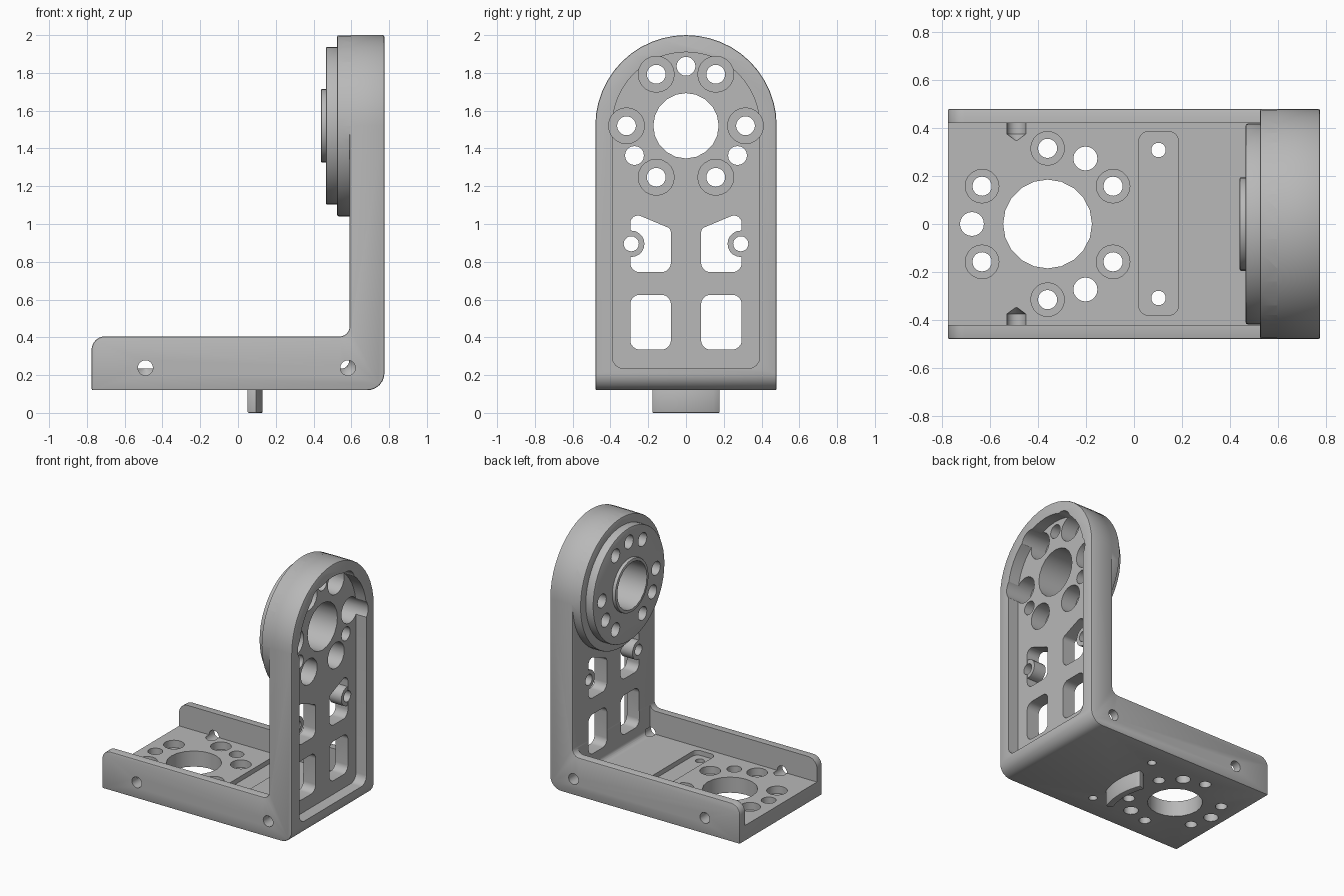
import bpy, bmesh, math
from mathutils import Vector

if "Cube" in bpy.data.objects:
    bpy.data.objects.remove(bpy.data.objects["Cube"], do_unlink=True)

grey = bpy.data.materials.new("machined grey")
grey.use_nodes = True
COLOUR = (0.48, 0.48, 0.48, 1)
grey.diffuse_color = COLOUR
grey.node_tree.nodes["Principled BSDF"].inputs["Base Color"].default_value = COLOUR

HUB_Z = 1.52      # height of the hub axis
BORE_X = -0.36    # x of the base bore axis
BOLT_R = 0.315    # bolt circle radius


def rounded(corners, steps=6):
    """Polygon from (u, v, radius) corners, each filleted by its radius."""
    pts, n = [], len(corners)
    for i, (u, v, r) in enumerate(corners):
        p = Vector((u, v))
        if r == 0:
            pts.append(p)
            continue
        d1 = (Vector(corners[i - 1][:2]) - p).normalized()
        d2 = (Vector(corners[(i + 1) % n][:2]) - p).normalized()
        half = d1.angle(d2) / 2
        c = p + (d1 + d2).normalized() * (r / math.sin(half))
        a, b = (p + d * (r / math.tan(half)) - c for d in (d1, d2))
        pts += [c + a.lerp(b, k / steps).normalized() * r for k in range(steps + 1)]
    return pts


def box(u0, u1, v0, v1, r=0):
    return rounded([(u0, v0, r), (u1, v0, r), (u1, v1, r), (u0, v1, r)])


def arc(u, v, r, start, end, steps):
    angles = [math.radians(start + (end - start) * k / steps) for k in range(steps + 1)]
    return [Vector((u + r * math.cos(a), v + r * math.sin(a))) for a in angles]


def circle(u, v, r, sides=20):
    return arc(u, v, r, 0, 360, sides)[:-1]


def arch(r, bottom, corner=0):
    top = [(p.x, p.y, 0) for p in arc(0, HUB_Z, r, 0, 180, 24)]
    return rounded([(-r, bottom, corner), (r, bottom, corner)] + top)


def prism(name, pts, axis, lo, hi, tip=None):
    """Extrude a profile along an axis, optionally ending in a point."""
    def place(u, v, w):
        return Vector({"X": (w, u, v), "Y": (u, w, v), "Z": (u, v, w)}[axis])
    bm = bmesh.new()
    near = [bm.verts.new(place(p.x, p.y, lo)) for p in pts]
    far = [bm.verts.new(place(p.x, p.y, hi)) for p in pts]
    bm.faces.new(near)
    for i in range(len(pts)):
        bm.faces.new((near[i - 1], near[i], far[i], far[i - 1]))
    if tip is None:
        bm.faces.new(far)
    else:
        mid = sum(pts, Vector((0, 0))) / len(pts)
        apex = bm.verts.new(place(mid.x, mid.y, tip))
        for i in range(len(pts)):
            bm.faces.new((far[i - 1], far[i], apex))
    bmesh.ops.recalc_face_normals(bm, faces=bm.faces)
    mesh = bpy.data.meshes.new(name)
    bm.to_mesh(mesh)
    bm.free()
    obj = bpy.data.objects.new(name, mesh)
    obj.data.materials.append(grey)
    bpy.context.collection.objects.link(obj)
    return obj


def apply(obj, mod):
    with bpy.context.temp_override(object=obj, active_object=obj, selected_objects=[obj]):
        bpy.ops.object.modifier_apply(modifier=mod.name)


def bevel(obj, width):
    mod = obj.modifiers.new("edge", "BEVEL")
    mod.width, mod.segments = width, 2
    mod.limit_method, mod.angle_limit = "ANGLE", math.radians(40)
    apply(obj, mod)
    return obj


def combine(obj, other, operation):
    mod = obj.modifiers.new("bool", "BOOLEAN")
    mod.operation, mod.solver, mod.object = operation, "EXACT", other
    apply(obj, mod)
    bpy.data.objects.remove(other, do_unlink=True)


def cut(pts, axis, lo, hi, tip=None):
    combine(bracket, prism("cutter", pts, axis, lo, hi, tip), "DIFFERENCE")


def add(pts, axis, lo, hi, edge=0):
    part = prism("part", pts, axis, lo, hi)
    combine(bracket, bevel(part, edge) if edge else part, "UNION")


# L-shaped body with a rounded top
side = rounded([(-0.775, 0.12, 0), (0.775, 0.12, 0.09), (0.775, 2.1, 0),
                (0.59, 2.1, 0), (0.59, 0.405, 0.05), (-0.775, 0.405, 0.07)])
bracket = prism("bracket", side, "Y", -0.6, 0.6)
combine(bracket, prism("outline", arch(0.48, -0.1), "X", -1, 1), "INTERSECT")
bevel(bracket, 0.008)

# Channel between the base side walls
cut(rounded([(-1, 0.235, 0), (0.588, 0.235, 0.04), (0.588, 0.5, 0), (-1, 0.5, 0)]),
    "Y", -0.42, 0.42)

# Stepped hub on the inner face
add(circle(0, HUB_Z, 0.479, 48), "X", 0.525, 0.65, 0.008)
add(circle(0, HUB_Z, 0.418, 48), "X", 0.465, 0.6, 0.008)
add(circle(0, HUB_Z, 0.195, 32), "X", 0.44, 0.55, 0.006)

# Outer recess of the upright
cut(arch(0.39, 0.235, 0.06), "X", 0.69, 0.9)

# Upright windows with a threaded boss beside each upper one
for s in (-1, 1):
    cut(box(s * 0.08, s * 0.295, 0.335, 0.625, 0.05), "X", 0.5, 0.8)
    cut(rounded([(s * 0.08, 0.745, 0.05), (s * 0.295, 0.745, 0.05),
                 (s * 0.295, 1.065, 0.04), (s * 0.08, 0.975, 0.03)]), "X", 0.5, 0.8)
    add(circle(s * 0.29, 0.895, 0.07), "X", 0.591, 0.689)
    cut(circle(s * 0.29, 0.895, 0.04), "X", 0.5, 0.8)

# Hub bore, counterbored bolt holes and pin holes
cut(circle(0, HUB_Z, 0.173), "X", 0.3, 0.9)
for k in range(6):
    a = math.radians(60 * k)
    y, z = BOLT_R * math.cos(a), HUB_Z + BOLT_R * math.sin(a)
    cut(circle(y, z, 0.095), "X", 0.57, 0.9)
    cut(circle(y, z, 0.05), "X", 0.3, 0.9)
for k in (90, 210, 330):
    a = math.radians(k)
    cut(circle(BOLT_R * math.cos(a), HUB_Z + BOLT_R * math.sin(a), 0.05), "X", 0.3, 0.9)

# Base bore, counterbored bolt holes and pin holes
cut(circle(BORE_X, 0, 0.185), "Z", 0, 0.5)
for k in range(6):
    a = math.radians(60 * k + 30)
    x, y = BORE_X + BOLT_R * math.cos(a), BOLT_R * math.sin(a)
    cut(circle(x, y, 0.07), "Z", 0.18, 0.5)
    cut(circle(x, y, 0.04), "Z", 0, 0.5)
for k in (60, 180, 300):
    a = math.radians(k)
    cut(circle(BORE_X + BOLT_R * math.cos(a), BOLT_R * math.sin(a), 0.05), "Z", 0, 0.5)

# Shallow slot across the base with two screw holes
cut(box(0.02, 0.185, -0.38, 0.385, 0.04), "Z", 0.2, 0.5)
for s in (-1, 1):
    cut(circle(0.102, s * 0.308, 0.03), "Z", 0, 0.5)

# Pointed drillings through the side walls
for x in (-0.49, 0.582):
    for s in (-1, 1):
        cut(circle(x, 0.238, 0.04), "Y", s * 0.6, s * 0.375, s * 0.345)

# Curved locating tab under the base
tab = prism("locating_tab", arc(BORE_X, 0, 0.49, -21.5, 21.5, 10)
            + arc(BORE_X, 0, 0.44, 21.5, -21.5, 10), "Z", 0, 0.15)
bevel(tab, 0.006)

# Smooth the round surfaces and keep the edges sharp
for obj in (bracket, tab):
    bpy.ops.object.select_all(action="DESELECT")
    obj.select_set(True)
    bpy.context.view_layer.objects.active = obj
    bpy.ops.object.shade_smooth_by_angle(angle=math.radians(32))
